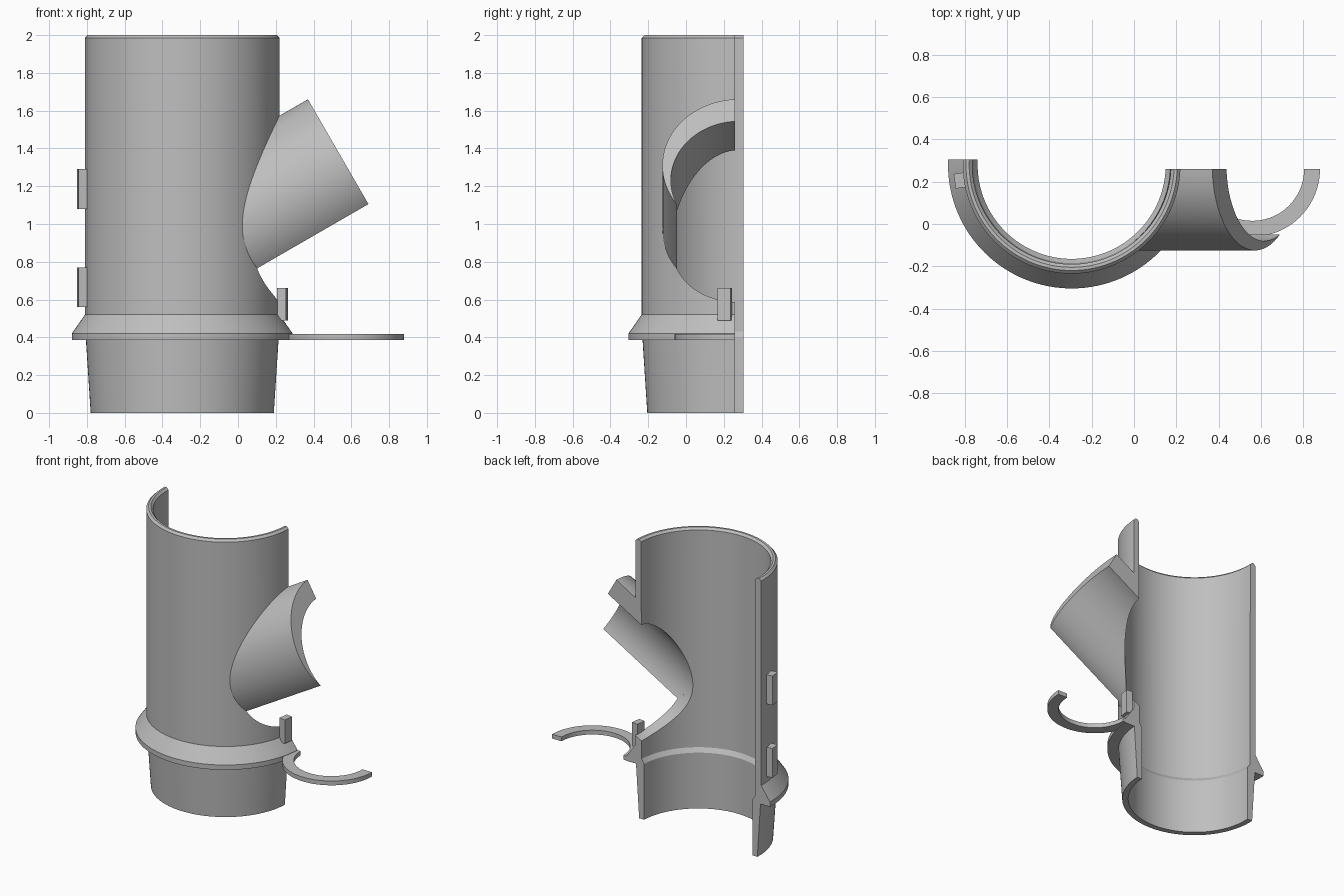
import bpy, bmesh
from math import sin, cos, asin, acos, pi, radians, sqrt
from mathutils import Vector, Matrix

cube = bpy.data.objects.get("Cube")
if cube:
    bpy.data.objects.remove(cube)

GREY = (0.52, 0.52, 0.52, 1)
grey = bpy.data.materials.new("plain grey")
grey.use_nodes = True
grey.diffuse_color = GREY
grey.node_tree.nodes["Principled BSDF"].inputs["Base Color"].default_value = GREY

CX, CY = -0.295, 0.28            # pipe axis
CUT_Y = 0.26                     # back plane of the right side


def make_object(name, bm):
    bmesh.ops.recalc_face_normals(bm, faces=bm.faces[:])
    mesh = bpy.data.meshes.new(name)
    bm.to_mesh(mesh)
    bm.free()
    obj = bpy.data.objects.new(name, mesh)
    bpy.context.collection.objects.link(obj)
    mesh.materials.append(grey)
    return obj


def skin(bm, sections):
    """Join closed cross-sections into a capped solid."""
    rows = [[bm.verts.new(p) for p in s] for s in sections]
    n = len(rows[0])
    for a, b in zip(rows, rows[1:]):
        for i in range(n):
            j = (i + 1) % n
            bm.faces.new((a[i], a[j], b[j], b[i]))
    bm.faces.new(rows[0])
    bm.faces.new(rows[-1])


def half_turn(name, profile, cx, cy, y_left, y_right, steps):
    """Sweep a (radius, z) profile round the front from y_left to y_right."""
    sections = []
    for k in range(steps + 1):
        section = []
        for r, z in profile:
            start = pi - asin((y_left - cy) / r)
            end = 2 * pi + asin((y_right - cy) / r)
            a = start + (end - start) * k / steps
            section.append((cx + r * cos(a), cy + r * sin(a), z))
        sections.append(section)
    bm = bmesh.new()
    skin(bm, sections)
    return make_object(name, bm)


def cylinder(name, radius, start, end, segments=128):
    start, end = Vector(start), Vector(end)
    axis = end - start
    bm = bmesh.new()
    bmesh.ops.create_cone(
        bm, cap_ends=True, segments=segments, radius1=radius, radius2=radius,
        depth=axis.length,
        matrix=Matrix.Translation((start + end) / 2)
        @ axis.to_track_quat("Z", "Y").to_matrix().to_4x4())
    obj = make_object(name, bm)
    obj.hide_render = True
    return obj


def subtract(target, cutter):
    mod = target.modifiers.new("cut", "BOOLEAN")
    mod.operation = "DIFFERENCE"
    mod.solver = "EXACT"
    mod.object = cutter
    bpy.context.view_layer.objects.active = target
    bpy.ops.object.modifier_apply(modifier=mod.name)
    bpy.data.objects.remove(cutter)


# Half pipe with tapered spigot, flared collar and inner ledge
pipe = half_turn("half_pipe", [
    (0.485, 0), (0.51, 0.385), (0.585, 0.385), (0.585, 0.42), (0.515, 0.52),
    (0.515, 1.985), (0.5, 2), (0.485, 2), (0.47, 1.985),
    (0.465, 0.43), (0.445, 0.4), (0.445, 0)], CX, CY, 0.305, CUT_Y, 64)

# Slanted branch: crescent between an outer circle and a lowered inner one
OUT_R, IN_R, DROP = 0.405, 0.36, 0.09
mouth = Vector((0.5725, CY, 1.31))
along = Vector((cos(radians(30)), 0, sin(radians(30))))
up = Vector((-along.z, 0, along.x))
tip_v = (IN_R ** 2 - OUT_R ** 2 - DROP ** 2) / (2 * DROP)


def arc(radius, centre_v, steps=40):
    start = asin((CY - CUT_Y) / radius)
    end = acos((tip_v - centre_v) / radius)
    angles = [start + (end - start) * k / steps for k in range(steps + 1)]
    return [(-radius * sin(t), centre_v + radius * cos(t)) for t in angles]


outline = arc(OUT_R, 0) + arc(IN_R, -DROP)[-2::-1]
bm = bmesh.new()
skin(bm, [[mouth + Vector((0, u, 0)) + up * v + along * s for u, v in outline]
          for s in (0, -1)])
branch = make_object("branch_pipe", bm)
subtract(branch, cylinder("pipe_core", 0.5, (CX, CY, -1), (CX, CY, 3)))

# Opening in the pipe wall where the branch joins
bore = mouth - up * DROP
subtract(pipe, cylinder("branch_bore", IN_R, bore - along, bore + along * 0.3))

# Flat half ring beside the collar
ring = half_turn("side_half_ring",
                 [(0.32, 0.387), (0.32, 0.418), (0.245, 0.418), (0.245, 0.387)],
                 0.56, CUT_Y, CUT_Y, CUT_Y, 40)


# Small locking lugs on both sides
def lug(name, side, z, height):
    tilt = radians(8)
    place = (Matrix.Translation((CX + side * 0.535 * cos(tilt),
                                 CY - 0.535 * sin(tilt), z))
             @ Matrix.Rotation(-side * tilt, 4, "Z")
             @ Matrix.Diagonal((0.048, 0.07, height, 1)))
    bm = bmesh.new()
    bmesh.ops.create_cube(bm, size=1, matrix=place)
    return make_object(name, bm)


lug("right_lower_lug", -1, 0.665, 0.21)
lug("right_upper_lug", -1, 1.185, 0.21)
lug("left_lug", 1, 0.575, 0.17)

# Smooth the round walls, keep the edges sharp
bpy.ops.object.select_all(action="DESELECT")
for obj in (pipe, branch, ring):
    obj.select_set(True)
bpy.context.view_layer.objects.active = pipe
bpy.ops.object.shade_smooth_by_angle(angle=radians(25))
